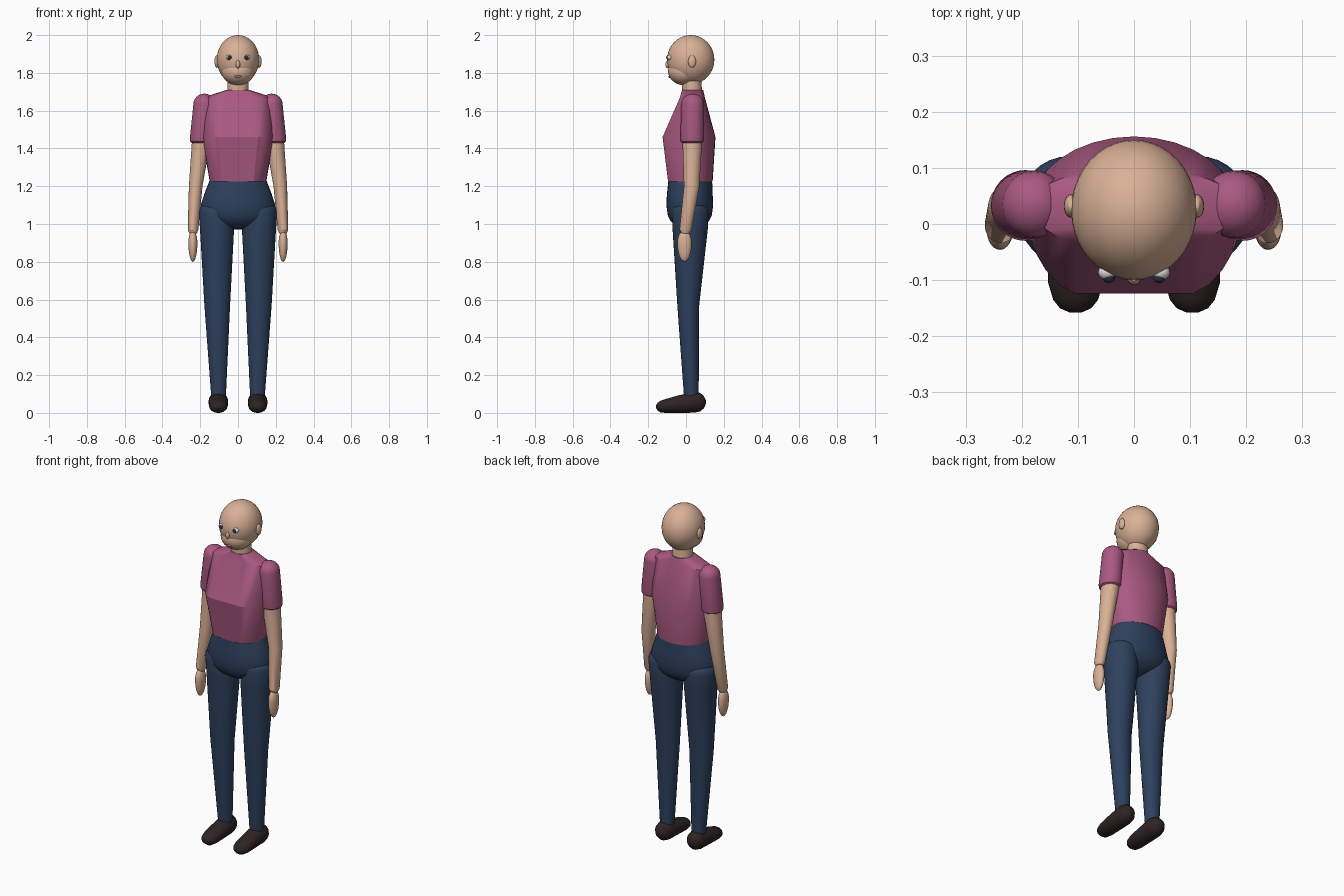
import bpy, bmesh, math

cube = bpy.data.objects.get("Cube")
if cube:
    bpy.data.objects.remove(cube)

parts = []


def material(name, rgb):
    m = bpy.data.materials.new(name)
    m.use_nodes = True
    m.diffuse_color = (*rgb, 1)
    m.node_tree.nodes["Principled BSDF"].inputs["Base Color"].default_value = (*rgb, 1)
    return m


SKIN = material("skin", (0.70, 0.44, 0.31))
SHIRT = material("shirt pink", (0.40, 0.10, 0.22))
TROUSERS = material("trouser blue", (0.027, 0.052, 0.11))
LEATHER = material("shoe brown", (0.028, 0.017, 0.016))
WHITE = material("eye white", (0.75, 0.73, 0.70))
IRIS = material("iris blue", (0.02, 0.035, 0.07))
LIPS = material("lip red", (0.48, 0.15, 0.13))


def finish(name, bm, mat):
    bmesh.ops.recalc_face_normals(bm, faces=bm.faces)
    mesh = bpy.data.meshes.new(name)
    bm.to_mesh(mesh)
    bm.free()
    mesh.materials.append(mat)
    ob = bpy.data.objects.new(name, mesh)
    bpy.context.collection.objects.link(ob)
    parts.append(ob)
    return ob


def ball(name, mat, centre, radii, segments=32):
    bm = bmesh.new()
    bmesh.ops.create_uvsphere(bm, u_segments=segments, v_segments=segments // 2, radius=1)
    for v in bm.verts:
        v.co = [c + r * p for c, r, p in zip(centre, radii, v.co)]
    return finish(name, bm, mat)


def loft(name, mat, rings, along="z", flat=1.0, n=32):
    """Skin rings of (x, y, z, half width, half depth); flat > 1 squares the front."""
    bm = bmesh.new()
    loops = []
    for x, y, z, a, b in rings:
        loop = []
        for i in range(n):
            t = 2 * math.pi * i / n
            u, v = a * math.cos(t), b * max(-1, math.sin(t) * (flat if math.sin(t) < 0 else 1))
            loop.append(bm.verts.new((x + u, y + v, z) if along == "z" else (x + u, y, z + v)))
        loops.append(loop)
    for lo, hi in zip(loops, loops[1:]):
        for i in range(n):
            j = (i + 1) % n
            bm.faces.new((lo[i], lo[j], hi[j], hi[i]))
    bm.faces.new(loops[0])
    bm.faces.new(loops[-1])
    return finish(name, bm, mat)


def dome(x, y, z, a, b, height, steps=6):
    """Rings closing a loft with a rounded end above (or below) a ring."""
    out = []
    for i in range(1, steps + 1):
        t = math.pi / 2 * i / (steps + 0.2)
        out.append((x, y, z + height * math.sin(t), a * math.cos(t), b * math.cos(t)))
    return out


# Head and neck
ball("skull", SKIN, (0, 0.025, 1.87), (0.112, 0.125, 0.13), 40)
ball("jaw", SKIN, (0, -0.01, 1.81), (0.088, 0.085, 0.075))
ball("nose", SKIN, (0, -0.097, 1.845), (0.012, 0.012, 0.021), 16)
ball("mouth", LIPS, (0, -0.087, 1.78), (0.019, 0.006, 0.007), 16)
loft("neck", SKIN, [(0, 0.035, 1.66, 0.058, 0.054), (0, 0.028, 1.79, 0.055, 0.05)])

# Shirt body
loft("shirt_body", SHIRT, [
    (0, 0.023, 1.225, 0.15, 0.118),
    (0, 0.016, 1.46, 0.19, 0.14),
    (0, 0.034, 1.67, 0.185, 0.066),
    (0, 0.035, 1.71, 0.06, 0.056),
], flat=1.25)

# Trouser hips
loft("hips", TROUSERS, [
    (0, 0.023, 1.24, 0.147, 0.115),
    (0, 0.02, 1.16, 0.178, 0.121),
    (0, 0.02, 1.10, 0.197, 0.124),
    (0, 0.02, 1.07, 0.19, 0.12),
] + dome(0, 0.02, 1.07, 0.19, 0.12, -0.1))

for side, s in (("left", 1), ("right", -1)):
    # Face
    ball(side + "_ear", SKIN, (s * 0.112, 0.032, 1.86), (0.013, 0.021, 0.033), 20)
    ball(side + "_eye", WHITE, (s * 0.048, -0.086, 1.882), (0.016, 0.014, 0.014), 16)
    ball(side + "_iris", IRIS, (s * 0.045, -0.096, 1.882), (0.011, 0.009, 0.011), 16)

    # Sleeve with rounded shoulder and cuff
    top, cuff = (s * 0.178, 0.035, 1.635, 0.058, 0.06), (s * 0.194, 0.033, 1.452, 0.061, 0.063)
    loft(side + "_sleeve", SHIRT, [
        (s * 0.195, 0.033, 1.43, 0.05, 0.052),
        (s * 0.195, 0.033, 1.436, 0.058, 0.06),
        cuff, top] + dome(*top, 0.055))

    # Arm and hand
    loft(side + "_arm", SKIN, [
        (s * 0.19, 0.033, 1.5, 0.05, 0.052),
        (s * 0.197, 0.033, 1.42, 0.048, 0.051),
        (s * 0.224, 0.03, 1.2, 0.036, 0.041),
        (s * 0.238, -0.002, 0.97, 0.028, 0.032),
        (s * 0.238, -0.003, 0.95, 0.02, 0.022)])
    palm = (s * 0.239, -0.008, 0.90, 0.024, 0.038)
    loft(side + "_hand", SKIN, dome(*palm, 0.065)[::-1] + [palm] + dome(*palm, -0.1))

    # Trouser leg
    thigh = (s * 0.115, 0.023, 1.06, 0.093, 0.098)
    loft(side + "_leg", TROUSERS, [
        (s * 0.103, 0.028, 0.09, 0.039, 0.039),
        (s * 0.11, 0.012, 0.57, 0.068, 0.058),
        (s * 0.111, 0.022, 0.97, 0.09, 0.093),
        thigh] + dome(*thigh, 0.07))

    # Shoe, from toe to heel
    x = s * 0.104
    loft(side + "_shoe", LEATHER, [
        (x, -0.158, 0.036, 0.01, 0.008),
        (x, -0.15, 0.036, 0.028, 0.021),
        (x, -0.135, 0.036, 0.04, 0.031),
        (x, -0.105, 0.04, 0.049, 0.037),
        (x, -0.05, 0.048, 0.051, 0.045),
        (x, 0.045, 0.06, 0.052, 0.056),
        (x, 0.075, 0.06, 0.045, 0.049),
        (x, 0.095, 0.06, 0.03, 0.032),
        (x, 0.105, 0.06, 0.01, 0.01)], along="y")

# Ground the soles
for ob in parts:
    if ob.name.endswith("_shoe"):
        for v in ob.data.vertices:
            v.co.z -= 0.003

# Shading
for ob in bpy.context.selected_objects:
    ob.select_set(False)
for ob in parts:
    ob.select_set(True)
bpy.context.view_layer.objects.active = parts[0]
bpy.ops.object.shade_smooth_by_angle(angle=math.radians(28))
